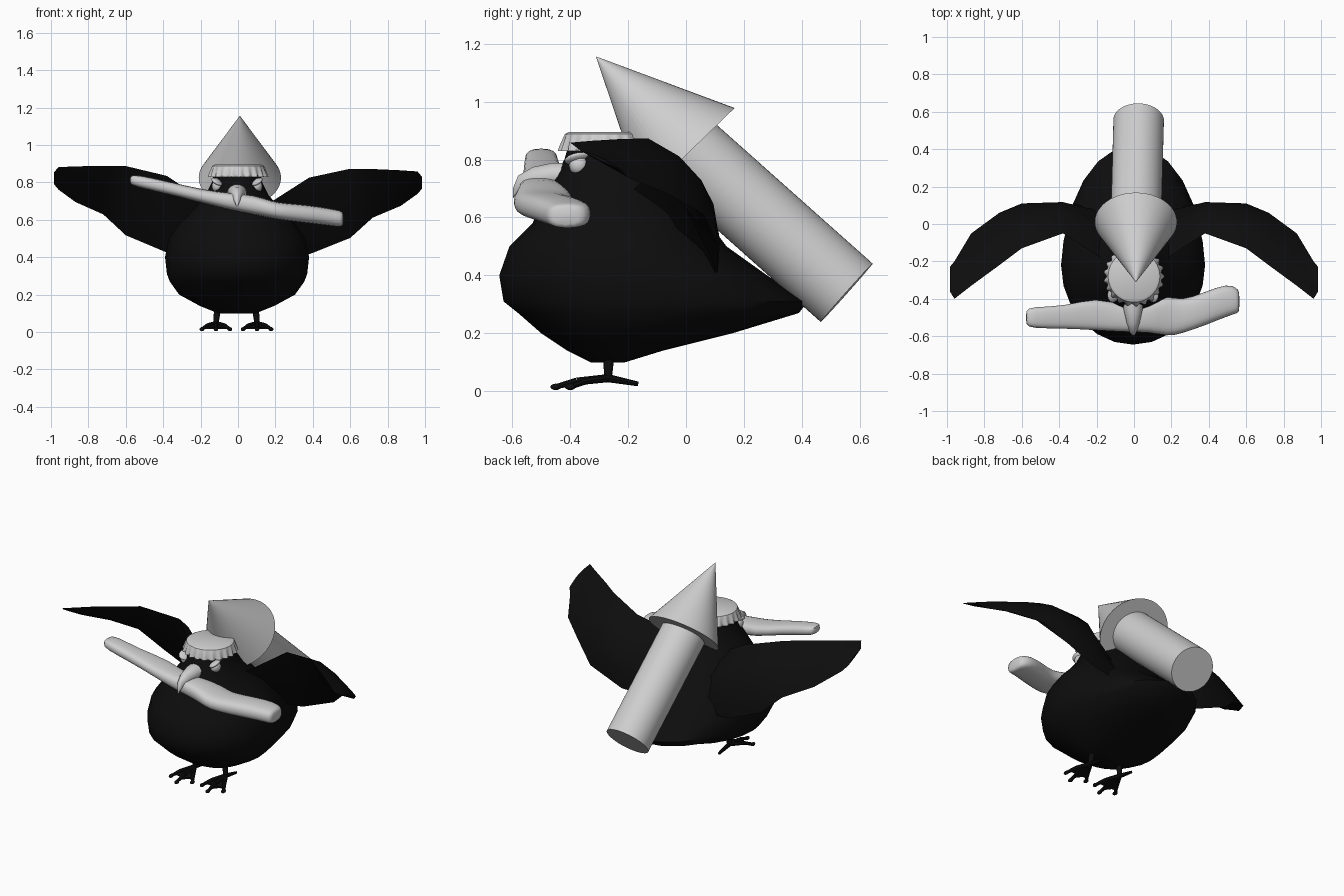
import bpy, bmesh, math
from mathutils import Vector

cube = bpy.data.objects.get("Cube")
if cube:
    bpy.data.objects.remove(cube, do_unlink=True)


def material(name, value):
    m = bpy.data.materials.new(name)
    m.use_nodes = True
    colour = (value, value, value, 1)
    m.diffuse_color = colour
    m.node_tree.nodes["Principled BSDF"].inputs["Base Color"].default_value = colour
    return m


BLACK = material("black_plumage", 0.004)
GREY = material("light_grey", 0.62)


def finish(name, bm, mat, angle=40, subdivide=0):
    bmesh.ops.recalc_face_normals(bm, faces=bm.faces)
    mesh = bpy.data.meshes.new(name)
    bm.to_mesh(mesh)
    bm.free()
    obj = bpy.data.objects.new(name, mesh)
    bpy.context.collection.objects.link(obj)
    mesh.materials.append(mat)
    bpy.ops.object.select_all(action="DESELECT")
    obj.select_set(True)
    bpy.context.view_layer.objects.active = obj
    bpy.ops.object.shade_smooth_by_angle(angle=math.radians(angle))
    if subdivide:
        sub = obj.modifiers.new("Smooth", "SUBSURF")
        sub.levels = sub.render_levels = subdivide
    return obj


def loft(name, rings, mat, angle=40, subdivide=0):
    """Skin a list of equally sized point rings and cap both ends."""
    bm = bmesh.new()
    loops = [[bm.verts.new(p) for p in ring] for ring in rings]
    for a, b in zip(loops, loops[1:]):
        for i in range(len(a)):
            j = (i + 1) % len(a)
            bm.faces.new((a[i], a[j], b[j], b[i]))
    bm.faces.new(loops[0])
    bm.faces.new(loops[-1])
    return finish(name, bm, mat, angle, subdivide)


def turns(n):
    return [2 * math.pi * i / n for i in range(n)]


def rod(name, start, end, r1, r2, mat, sides=48):
    """Cylinder or cone between two points."""
    start, end = Vector(start), Vector(end)
    axis = end - start
    rot = axis.to_track_quat("Z", "Y")
    rings = []
    for centre, r in ((start, r1), (end, r2)):
        rings.append([centre + rot @ Vector((r * math.cos(t), r * math.sin(t), 0))
                      for t in turns(sides)])
    return loft(name, rings, mat)


def ball(name, centre, size, mat):
    bm = bmesh.new()
    bmesh.ops.create_uvsphere(bm, u_segments=20, v_segments=12, radius=1)
    bmesh.ops.scale(bm, vec=size, verts=bm.verts)
    bmesh.ops.translate(bm, vec=centre, verts=bm.verts)
    return finish(name, bm, mat, 60)


# Body with tail and head: height, front y, widest y, back y, half width
body = [(0.10, -0.33, -0.27, -0.21, 0.10), (0.14, -0.41, -0.25, -0.08, 0.20),
        (0.20, -0.50, -0.23, 0.16, 0.31), (0.27, -0.58, -0.22, 0.39, 0.36),
        (0.31, -0.63, -0.22, 0.42, 0.375), (0.40, -0.645, -0.22, 0.28, 0.385),
        (0.50, -0.61, -0.22, 0.14, 0.365), (0.58, -0.53, -0.22, 0.08, 0.31),
        (0.65, -0.50, -0.24, 0.03, 0.24), (0.73, -0.46, -0.27, -0.04, 0.17),
        (0.80, -0.42, -0.28, -0.09, 0.135), (0.87, -0.40, -0.28, -0.13, 0.12)]
rings = []
for z, front, mid, back, half in body:
    rings.append([(-0.005 + half * math.cos(t),
                   mid + math.sin(t) * ((back - mid) if math.sin(t) > 0 else (mid - front)), z)
                  for t in turns(24)])
loft("body", rings, BLACK, 60)

# Raised wings: x, upper front edge (y, z), lower back edge (y, z), camber
wing = [(0.15, -0.20, 0.68, 0.09, 0.40, 0.07), (0.38, -0.05, 0.83, 0.11, 0.42, 0.07),
        (0.60, -0.13, 0.88, 0.11, 0.51, 0.075), (0.72, -0.22, 0.88, 0.06, 0.62, 0.05),
        (0.87, -0.33, 0.875, -0.05, 0.685, 0.03), (0.96, -0.40, 0.87, -0.20, 0.75, 0.015),
        (0.985, -0.36, 0.84, -0.23, 0.78, 0.008)]
section = [(0, 0), (0.25, 0.75), (0.5, 1), (0.8, 0.6), (1, 0), (0.5, -0.25)]
for side, label in ((1, "left"), (-1, "right")):
    rings = []
    for x, fy, fz, by, bz, camber in wing:
        f, d = Vector((0, fy, fz)), Vector((0, by - fy, bz - fz))
        n = Vector((0, -d.z, d.y)).normalized()
        roll = Vector((side * x, 0, -0.012 * side * x))
        rings.append([f + d * u + n * camber * v + roll for u, v in section])
    loft(label + "_wing", rings, BLACK, 50)

# Legs and webbed feet
for side, label in ((1, "left"), (-1, "right")):
    cx = side * 0.11 - 0.008
    ankle = Vector((cx, -0.27, 0.045))
    rod(label + "_leg", ankle, (cx - side * 0.01, -0.265, 0.14), 0.014, 0.02, BLACK, 10)
    tips = [Vector((cx + dx, y, 0.015)) for dx, y in ((-0.075, -0.40), (0, -0.45), (0.075, -0.40))]
    for i, tip in enumerate(tips):
        knuckle = ankle.lerp(tip, 0.6) + Vector((0, 0, 0.008))
        rod(f"{label}_toe_{i + 1}", ankle, knuckle, 0.014, 0.012, BLACK, 8)
        rod(f"{label}_toe_end_{i + 1}", knuckle, tip, 0.012, 0.009, BLACK, 8)
        ball(f"{label}_claw_{i + 1}", tip, (0.012, 0.018, 0.011), BLACK)
    rod(label + "_back_toe", ankle, (cx, -0.165, 0.025), 0.014, 0.008, BLACK, 8)
    a, b, c = [ankle.lerp(tip, 0.82) for tip in tips]
    outline = [ankle, a, a.lerp(b, 0.5) + Vector((0, 0.02, 0)), b,
               b.lerp(c, 0.5) + Vector((0, 0.02, 0)), c]
    loft(label + "_web", [[p + Vector((0, 0, h)) for p in outline] for h in (-0.005, 0.005)], BLACK)

# Lumpy stick held across the beak: x, front y, back y, bottom z, top z
stick = [(-0.58, -0.54, -0.46, 0.79, 0.835), (-0.55, -0.56, -0.44, 0.775, 0.845),
         (-0.37, -0.56, -0.44, 0.735, 0.805), (-0.20, -0.57, -0.385, 0.69, 0.765),
         (-0.06, -0.58, -0.44, 0.655, 0.745), (0.09, -0.58, -0.42, 0.625, 0.735),
         (0.18, -0.605, -0.375, 0.605, 0.70), (0.25, -0.59, -0.41, 0.595, 0.69),
         (0.38, -0.545, -0.36, 0.58, 0.68), (0.50, -0.495, -0.315, 0.565, 0.66),
         (0.55, -0.48, -0.34, 0.56, 0.65), (0.565, -0.47, -0.36, 0.57, 0.64)]
rings = []
for x, y0, y1, z0, z1 in stick:
    ring = []
    for t in turns(12):
        c, s = math.cos(t), math.sin(t)
        ring.append((x, (y0 + y1) / 2 + (y1 - y0) / 2 * math.copysign(abs(c) ** 0.7, c),
                     (z0 + z1) / 2 + (z1 - z0) / 2 * math.copysign(abs(s) ** 0.7, s)))
    rings.append(ring)
loft("stick", rings, GREY, 60, 1)

# Hooked beak: y, z, half width, half height
beak = [(-0.38, 0.74, 0.06, 0.05), (-0.46, 0.745, 0.05, 0.045), (-0.53, 0.735, 0.035, 0.04),
        (-0.58, 0.715, 0.018, 0.03), (-0.597, 0.685, 0.006, 0.018)]
loft("beak", [[(-0.005 + w * math.cos(t), y, z + h * math.sin(t)) for t in turns(14)]
              for y, z, w, h in beak], GREY, 60)

# Eyes with heavy slanted lids
for side, label in ((1, "left"), (-1, "right")):
    x = side * 0.105 - 0.005
    ball(label + "_eye", (x, -0.37, 0.78), (0.03, 0.034, 0.034), GREY)
    lid = ball(label + "_eyelid", (0, 0, 0), (0.035, 0.045, 0.014), GREY)
    lid.location = (x, -0.375, 0.803)
    lid.rotation_euler = (0.2, side * -0.5, 0)

# Crimped bottle cap hat: radius, height, depth of crimp
profile = [(0.125, 0.895, 0), (0.138, 0.888, 0), (0.143, 0.875, 0.002),
           (0.152, 0.845, 0.006), (0.155, 0.83, 0.008)]
inner = [(0.142, 0.83, 0.006), (0.128, 0.875, 0)]
crimps = 21
rings = []
for r, z, crimp in profile + inner:
    rings.append([((r + crimp * math.cos(t * crimps)) * math.cos(t),
                   -0.28 + (r + crimp * math.cos(t * crimps)) * math.sin(t), z)
                  for t in turns(crimps * 6)])
loft("cap_hat", rings, GREY, 35)

# Large arrow stuck through the back
rod("arrow_shaft", (0.025, 0.555, 0.34), (0.01, 0.01, 0.825), 0.135, 0.135, GREY)
rod("arrow_head", (0.01, 0.01, 0.825), (0.01, -0.31, 1.155), 0.22, 0.001, GREY)
